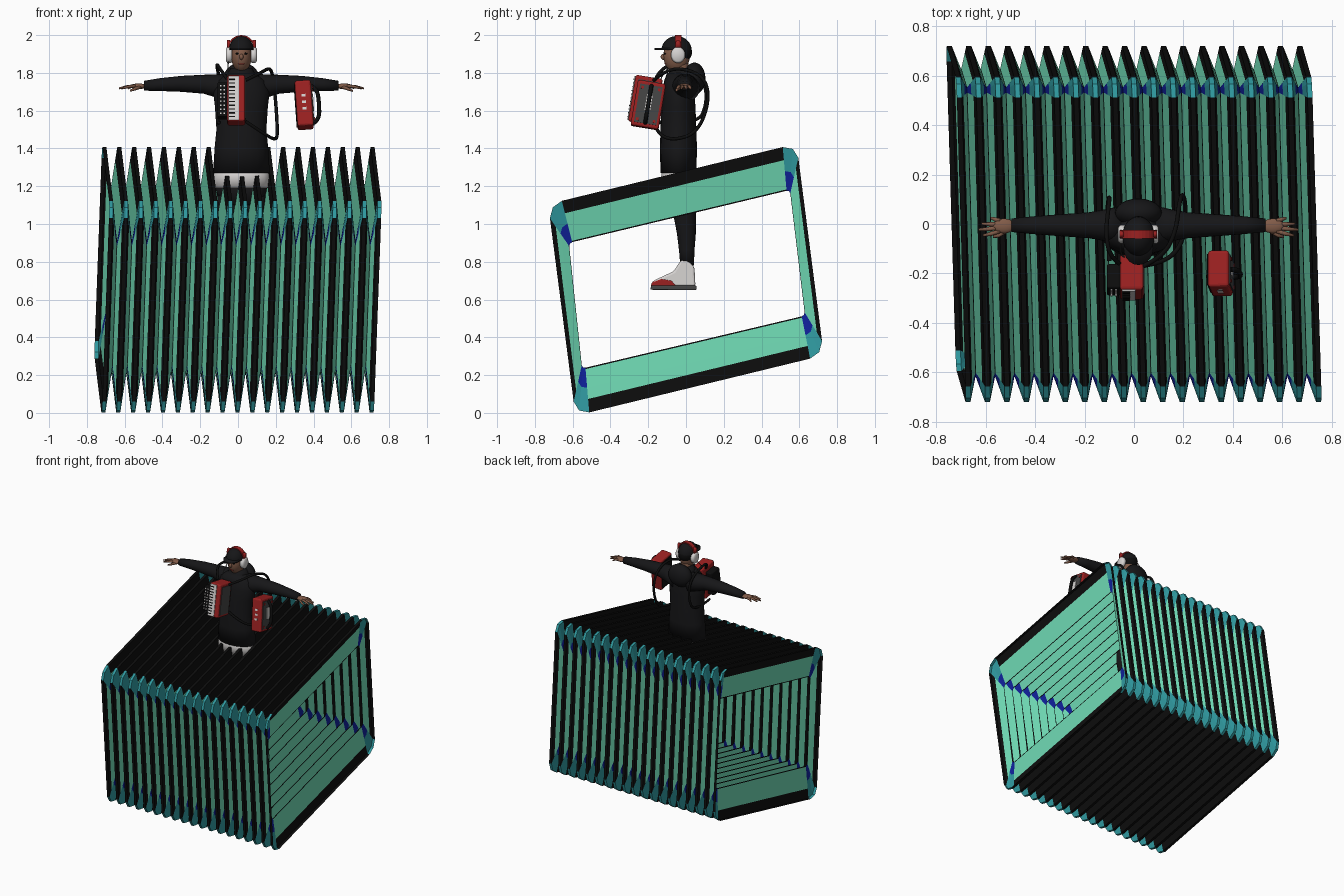
import bpy, bmesh, math
from mathutils import Vector, Matrix

cube = bpy.data.objects.get("Cube")
if cube:
    bpy.data.objects.remove(cube, do_unlink=True)


def material(name, r, g, b):
    m = bpy.data.materials.new(name)
    m.use_nodes = True
    m.diffuse_color = (r, g, b, 1)
    m.node_tree.nodes["Principled BSDF"].inputs["Base Color"].default_value = (r, g, b, 1)
    return m


TEAL = material("teal", .16, .70, .46)
BLACK = material("black", .004, .004, .004)
BLUE = material("blue", .005, .015, .33)
CYAN = material("dark cyan", .03, .33, .36)
CLOTH = material("charcoal cloth", .008, .008, .009)
SKIN = material("skin brown", .22, .105, .065)
WHITE = material("off white", .68, .66, .65)
RED = material("red", .33, .015, .015)
GREY = material("dark grey", .06, .06, .06)


def finish(name, bm, mats, smooth=True):
    bmesh.ops.recalc_face_normals(bm, faces=bm.faces)
    me = bpy.data.meshes.new(name)
    for f in bm.faces:
        f.smooth = smooth
    bm.to_mesh(me)
    bm.free()
    ob = bpy.data.objects.new(name, me)
    bpy.context.collection.objects.link(ob)
    for m in mats:
        me.materials.append(m)
    return ob


def loft(name, mat, rings, u=(1, 0, 0), v=(0, 1, 0), sides=20):
    """Skin of ellipses; every ring is (centre, radius along u, radius along v)."""
    bm, u, v, loops = bmesh.new(), Vector(u), Vector(v), []
    for c, a, b in rings:
        angles = [2 * math.pi * i / sides for i in range(sides)]
        loops.append([bm.verts.new(Vector(c) + u * a * math.cos(t) + v * b * math.sin(t)) for t in angles])
    for p, q in zip(loops, loops[1:]):
        for i in range(sides):
            j = (i + 1) % sides
            bm.faces.new((p[i], p[j], q[j], q[i]))
    for end in (loops[0], loops[-1]):
        bm.faces.new(end)
    return finish(name, bm, [mat])


def ellipsoid(name, mat, c, r, cut=None):
    bm = bmesh.new()
    bmesh.ops.create_uvsphere(bm, u_segments=24, v_segments=14, radius=1)
    bmesh.ops.transform(bm, matrix=Matrix.Translation(c) @ Matrix.Diagonal((*r, 1)), verts=bm.verts)
    if cut is not None:
        bmesh.ops.bisect_plane(bm, geom=bm.verts[:] + bm.edges[:] + bm.faces[:],
                               plane_co=(0, 0, cut), plane_no=(0, 0, 1), clear_inner=True)
    return finish(name, bm, [mat])


def box(name, mat, c, size, frame=Matrix(), bevel=0.0):
    bm = bmesh.new()
    bmesh.ops.create_cube(bm, size=1)
    bmesh.ops.transform(bm, matrix=frame @ Matrix.Translation(c) @ Matrix.Diagonal((*size, 1)), verts=bm.verts)
    ob = finish(name, bm, [mat], False)
    if bevel:
        mod = ob.modifiers.new("bevel", "BEVEL")
        mod.width, mod.segments = bevel, 3
    return ob


def prism(name, mat, profile, x, width, bevel):
    """Side outline in (y, z) pushed out across x."""
    bm = bmesh.new()
    face = bm.faces.new([bm.verts.new((x - width / 2, y, z)) for y, z in profile])
    out = bmesh.ops.extrude_face_region(bm, geom=[face])["geom"]
    bmesh.ops.translate(bm, vec=(width, 0, 0), verts=[g for g in out if isinstance(g, bmesh.types.BMVert)])
    ob = finish(name, bm, [mat], False)
    mod = ob.modifiers.new("bevel", "BEVEL")
    mod.width, mod.segments = bevel, 3
    return ob


def strap(name, mat, points, radius):
    cu = bpy.data.curves.new(name, "CURVE")
    cu.dimensions, cu.bevel_depth, cu.bevel_resolution = "3D", radius, 2
    sp = cu.splines.new("NURBS")
    sp.points.add(len(points) - 1)
    for p, co in zip(sp.points, points):
        p.co = (*co, 1)
    sp.use_endpoint_u, sp.order_u = True, 3
    cu.materials.append(mat)
    ob = bpy.data.objects.new(name, cu)
    bpy.context.collection.objects.link(ob)


# Pleated bellows: a tilted four-cornered tube, open at both ends
OUTER = [Vector(p) for p in ((-.73, 1.105), (.585, 1.425), (.73, .305), (-.585, -.015))]
INNER = [Vector(p) for p in ((-.62, .90), (.55, 1.18), (.63, .515), (-.55, .235))]
RIDGES, HALF = 19, .71
PITCH = 2 * HALF / (RIDGES - 1)
FOLD = [(-.5, 1), (-.485, .97), (-.33, .55), (-.24, .3), (-.13, 0), (.13, 0), (.24, .3), (.33, .55), (.485, .97)]
stations = [(PITCH * (k + t) - HALF, d) for k in range(RIDGES) for t, d in FOLD
            if -.2 < k + t < RIDGES - .8]


def bellows_ring(bm, x, d):
    pts, verts = [o.lerp(i, d) for o, i in zip(OUTER, INNER)], []
    r = .075 * (1 - d) + .018 * d
    for n, c in enumerate(pts):
        a, b = (pts[n - 1] - c).normalized(), (pts[(n + 1) % 4] - c).normalized()
        for p in (c + a * r, c + (a + b) * r * .3, c + b * r):
            verts.append(bm.verts.new((x - .038 * p.x + .032 * (p.y - .71), p.x, p.y)))
    return verts


bm = bmesh.new()
prev = None
for x, d in stations:
    ring = bellows_ring(bm, x, d)
    if prev:
        deep, shallow = max(d, prev[1]), min(d, prev[1])
        for i in range(12):
            j = (i + 1) % 12
            f = bm.faces.new((prev[0][i], prev[0][j], ring[j], ring[i]))
            if i % 3 < 2:
                f.material_index = 3 if deep < .6 else 2
            elif deep < .35 or shallow > .9:
                f.material_index = 1
    prev = (ring, d)
finish("bellows", bm, [TEAL, BLACK, BLUE, CYAN], False)

# Torso, hood and clothing
CX = .018
torso = ((1.27, .15, .095), (1.4, .142, .098), (1.5, .132, .095), (1.62, .14, .09),
         (1.7, .15, .085), (1.76, .125, .075), (1.8, .07, .06))
loft("jumper", CLOTH, [((CX, -.04, z), a, b) for z, a, b in torso])
loft("shirt_hem", WHITE, [((CX, -.04, z), a, .09) for z, a in ((1.19, .152), (1.25, .148), (1.29, .14))])
loft("hips", CLOTH, [((CX, -.02, z), a, .075) for z, a in ((1.1, .11), (1.18, .135), (1.24, .135))])
ellipsoid("hood", CLOTH, (CX, .045, 1.77), (.095, .058, .085))
loft("collar", CLOTH, [((CX, -.02, z), a, a) for z, a in ((1.75, .09), (1.79, .075), (1.825, .058))])
loft("neck", SKIN, [((CX, -.03, z), .038, .042) for z in (1.78, 1.87)])

# Arms, hands, legs and shoes, one set for each side
for side, s in (("right", -1), ("left", 1)):
    arm = ((.07, 1.72, .075), (.13, 1.73, .062), (.2, 1.74, .05), (.32, 1.742, .042), (.43, 1.738, .034), (.515, 1.732, .026))
    loft(side + "_sleeve", CLOTH, [((CX + s * x, -.005, z), r * 1.05, r) for x, z, r in arm], (0, 1, 0), (0, 0, 1))
    ellipsoid(side + "_palm", SKIN, (CX + s * .545, -.008, 1.729), (.045, .03, .015))
    for n in range(4):
        y, reach = .026 - .019 * n, (.6, .635, .648, .63)[n]
        loft(f"{side}_finger_{n + 1}", SKIN,
             [((CX + s * .56, -.008 + (y + .003) * .75, 1.73), .009, .009),
              ((CX + s * (reach + .56) / 2, -.008 + y, 1.728), .009, .008),
              ((CX + s * reach, -.008 + y * 1.25, 1.718), .005, .005)], (0, 1, 0), (0, 0, 1), 8)
    loft(side + "_thumb", SKIN, [((CX + s * .53, -.025, 1.727), .01, .01), ((CX + s * .565, -.046, 1.715), .009, .009),
                                 ((CX + s * .59, -.052, 1.705), .005, .005)], (0, 1, 0), (0, 0, 1), 8)
    fx = CX + s * .066
    leg = ((1.2, -.01, .068), (1.05, -.007, .06), (.95, .002, .05), (.86, .004, .041), (.78, .006, .036))
    loft(side + "_trouser_leg", CLOTH, [((fx, y, z), r * .95, r) for z, y, r in leg])
    prism(side + "_shoe", WHITE, [(.05, .67), (.045, .77), (.01, .81), (-.03, .805), (-.065, .75), (-.14, .715),
                                  (-.18, .695), (-.183, .67)], fx, .075, .012)
    prism(side + "_shoe_trim", RED, [(-.05, .668), (-.075, .7), (-.13, .71), (-.182, .69), (-.186, .668)], fx, .08, .006)
    prism(side + "_sole", GREY, [(.055, .65), (.055, .675), (-.185, .675), (-.188, .652)], fx, .083, .005)

# Head, cap and headphones
ellipsoid("head", SKIN, (CX, -.05, 1.89), (.054, .07, .088))
ellipsoid("nose", SKIN, (CX, -.12, 1.885), (.011, .014, .016))
ellipsoid("hair", BLACK, (CX, -.035, 1.91), (.057, .067, .06))
ellipsoid("cap", CLOTH, (CX, -.05, 1.92), (.066, .08, .075), 1.922)
loft("cap_brim", CLOTH, [((CX, -.1, z), .06, .066) for z in (1.922, 1.932)])
for side, s in (("right", -1), ("left", 1)):
    ellipsoid(side + "_eye", BLACK, (CX + s * .021, -.111, 1.902), (.011, .006, .005))
    loft(side + "_ear_cup", WHITE, [((CX + s * x, -.042, 1.895), r, r * 1.15)
                                    for x, r in ((.05, .03), (.055, .038), (.074, .038), (.082, .028))], (0, 1, 0), (0, 0, 1))
    loft(side + "_cup_hinge", RED, [((CX + s * x, -.042, 1.95), .015, .025) for x in (.06, .076)], (0, 1, 0), (0, 0, 1))
ellipsoid("mouth", RED, (CX, -.107, 1.848), (.017, .006, .004))
arc = [math.pi * i / 16 for i in range(17)]
bm = bmesh.new()
rows = [[bm.verts.new((CX + r * math.cos(t), -.042 + y, 1.92 + (r + .004) * math.sin(t)))
         for y, r in ((-.017, .068), (-.017, .076), (.017, .076), (.017, .068))] for t in arc]
for p, q in zip(rows, rows[1:]):
    for i in range(4):
        bm.faces.new((p[i], p[i - 1], q[i - 1], q[i]))
finish("headphone_band", bm, [RED], False)

# Keyboard half of the instrument, held at the chest
TILT = Matrix.Rotation(math.radians(-9.5), 4, "X")
A = Matrix.Translation((-.01, -.215, 1.655)) @ TILT
box("keyboard_case", RED, (0, 0, 0), (.095, .145, .25), A, .012)
box("keyboard_fold_panel", GREY, (.048, 0, 0), (.008, .11, .21), A)
box("key_bed", WHITE, (-.012, -.073, 0), (.055, .008, .235), A)
for n in range(11):
    box(f"dark_key_{n + 1}", BLACK, (-.022, -.077, -.1 + .02 * n), (.03, .006, .006), A)
box("button_board", BLACK, (-.072, -.01, -.005), (.055, .1, .185), A, .008)
for n in range(16):
    box(f"button_{n + 1}", WHITE, (-.062 - .02 * (n % 2), -.062, -.08 + .021 * (n // 2)), (.008, .007, .008), A)

# Bass half of the instrument, hanging by the left arm
B = Matrix.Translation((.35, -.2, 1.63)) @ TILT @ Matrix.Rotation(math.radians(-4), 4, "Y")
box("bass_case", RED, (0, 0, 0), (.085, .15, .245), B, .012)
box("bass_panel", GREY, (.043, 0, 0), (.008, .12, .205), B)
box("bass_inner_panel", BLACK, (-.043, 0, 0), (.008, .125, .215), B)
box("bass_plate", WHITE, (.047, .0, .01), (.008, .03, .085), B)
for n in range(4):
    box(f"panel_stud_{n + 1}", RED, (.047, (-.045, .045)[n % 2], (-.085, .085)[n // 2]), (.009, .014, .014), B)
for n in range(3):
    box(f"front_slot_{n + 1}", WHITE, (0, -.074, -.03 + .035 * n), (.022, .006, .014), B)
strap("hand_strap", BLACK, [B @ Vector(p) for p in ((.045, 0, -.1), (.075, 0, -.08), (.08, 0, 0), (.075, 0, .08), (.045, 0, .1))], .011)

# Shoulder straps
strap("right_shoulder_strap", BLACK, [(-.06, -.16, 1.77), (-.1, -.13, 1.83), (-.115, -.03, 1.85), (-.1, .09, 1.78),
                                      (-.1, .115, 1.65), (-.11, .06, 1.52), (-.1, -.15, 1.54)], .009)
strap("left_shoulder_strap", BLACK, [(.04, -.17, 1.76), (.12, -.13, 1.8), (.17, -.03, 1.83), (.185, .1, 1.78),
                                     (.2, .125, 1.65), (.21, .06, 1.48), (.2, -.08, 1.44), (.12, -.16, 1.49), (.03, -.17, 1.55)], .009)
strap("headphone_cable", GREY, [(-.05, -.06, 1.86), (-.06, -.12, 1.8), (-.03, -.14, 1.75), (0, -.16, 1.76)], .003)
